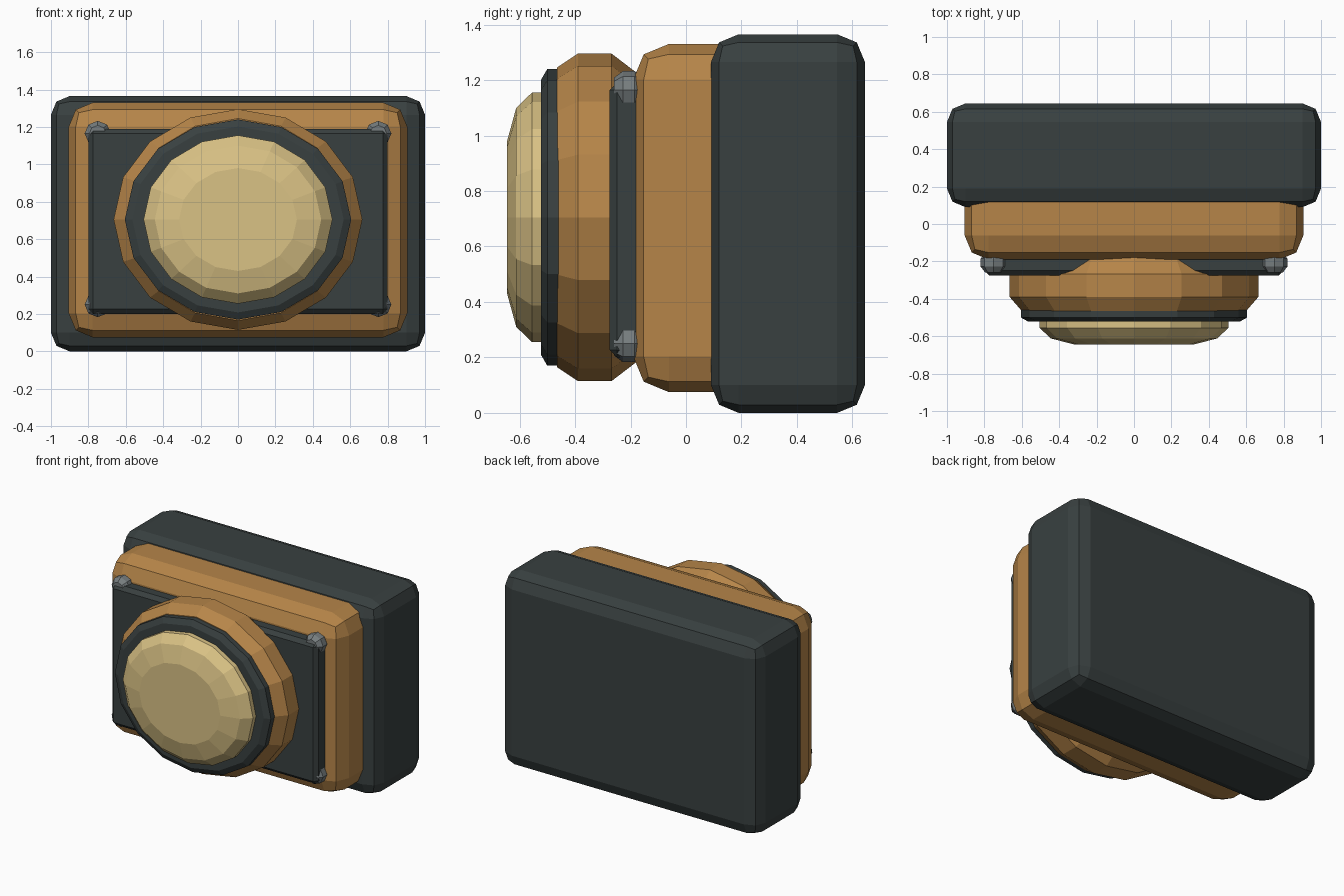
import bpy
import bmesh
from math import cos, sin, tau

default = bpy.data.objects.get("Cube")
if default:
    bpy.data.objects.remove(default, do_unlink=True)


def make_material(name, rgb):
    mat = bpy.data.materials.new(name)
    mat.use_nodes = True
    color = (*rgb, 1.0)
    mat.diffuse_color = color
    mat.node_tree.nodes["Principled BSDF"].inputs["Base Color"].default_value = color
    return mat


charcoal = make_material("charcoal", (0.040, 0.051, 0.051))
bronze = make_material("bronze", (0.468, 0.235, 0.066))
cream = make_material("cream", (0.700, 0.540, 0.235))
steel = make_material("steel grey", (0.180, 0.204, 0.210))


def finish(bm, name, mat):
    bmesh.ops.recalc_face_normals(bm, faces=bm.faces)
    mesh = bpy.data.meshes.new(name)
    bm.to_mesh(mesh)
    bm.free()
    mesh.materials.append(mat)
    obj = bpy.data.objects.new(name, mesh)
    bpy.context.collection.objects.link(obj)
    return obj


def rounded_box(name, mat, low, high, bevel, segments):
    bm = bmesh.new()
    bmesh.ops.create_cube(bm, size=1)
    for v in bm.verts:
        v.co = [(a + b) / 2 + c * (b - a) for a, b, c in zip(low, high, v.co)]
    obj = finish(bm, name, mat)
    mod = obj.modifiers.new("rounded edges", "BEVEL")
    mod.width = bevel
    mod.segments = segments
    return obj


def lathe(name, mat, center, profile, sides):
    """Closed solid around the y axis; profile holds (y, x radius, z radius)."""
    bm = bmesh.new()
    cx, cz = center
    rings = []
    for y, rx, rz in profile:
        rings.append([bm.verts.new((cx + rx * cos(tau * i / sides), y,
                                    cz + rz * sin(tau * i / sides)))
                      for i in range(sides)])
    for a, b in zip(rings, rings[1:]):
        for i in range(sides):
            j = (i + 1) % sides
            bm.faces.new((a[i], a[j], b[j], b[i]))
    bm.faces.new(rings[0])
    bm.faces.new(rings[-1])
    return finish(bm, name, mat)


# Stacked housing
rounded_box("back_housing", charcoal, (-1, 0.09, 0), (1, 0.645, 1.365), 0.1, 2)
rounded_box("front_housing", bronze, (-0.905, -0.19, 0.075), (0.905, 0.4, 1.33), 0.128, 2)
rounded_box("face_plate", charcoal, (-0.8, -0.275, 0.2), (0.8, -0.12, 1.19), 0.026, 1)

# Corner studs
for side, x in (("left", 0.75), ("right", -0.75)):
    for level, z in (("lower", 0.25), ("upper", 1.165)):
        lathe(f"{level}_{side}_stud", steel, (x, z),
              [(-0.16, 0.05, 0.05), (-0.185, 0.07, 0.067),
               (-0.228, 0.07, 0.067), (-0.26, 0.045, 0.043)], 8)

# Oval lamp: outer ring, dark bezel, domed lens
middle = (0, 0.705)
lathe("lamp_ring", bronze, middle,
      [(-0.17, 0.58, 0.515), (-0.268, 0.665, 0.59),
       (-0.39, 0.665, 0.59), (-0.465, 0.6, 0.54)], 16)
lathe("lamp_bezel", charcoal, middle,
      [(-0.44, 0.605, 0.535), (-0.5, 0.605, 0.535), (-0.522, 0.565, 0.497)], 16)
lathe("lamp_lens", cream, middle,
      [(-0.5, 0.505, 0.45), (-0.555, 0.505, 0.45),
       (-0.612, 0.445, 0.395), (-0.645, 0.315, 0.275)], 16)
